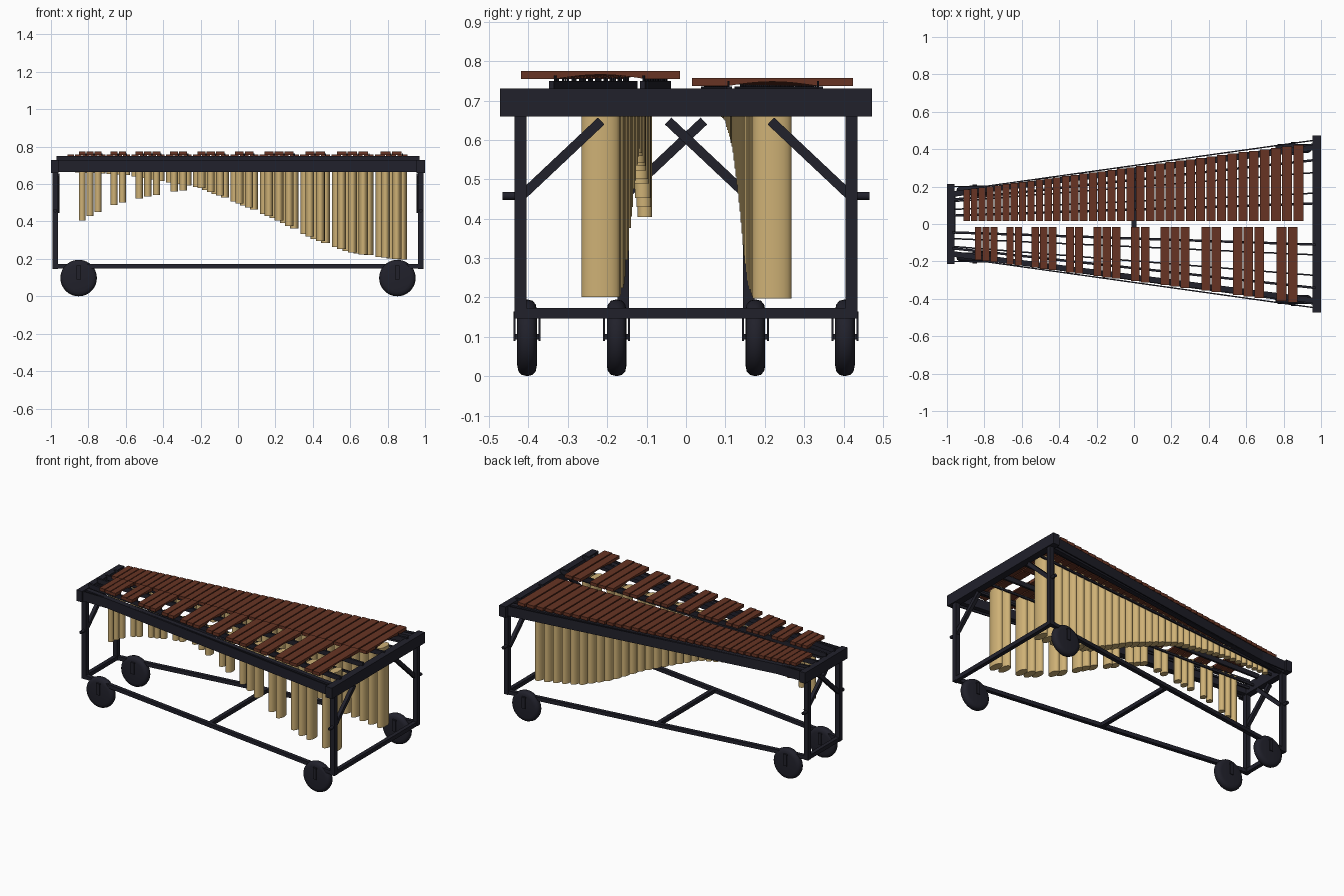
import bpy, bmesh, math
from mathutils import Vector, Matrix

cube = bpy.data.objects.get("Cube")
if cube:
    bpy.data.objects.remove(cube, do_unlink=True)


def material(name, rgb, rough):
    m = bpy.data.materials.new(name)
    m.use_nodes = True
    m.diffuse_color = (*rgb, 1)
    node = m.node_tree.nodes["Principled BSDF"]
    node.inputs["Base Color"].default_value = (*rgb, 1)
    node.inputs["Roughness"].default_value = rough
    return m


FRAME = material("dark frame", (0.015, 0.015, 0.024), 0.6)
WOOD = material("red brown wood", (0.135, 0.034, 0.017), 0.6)
BRASS = material("pale brass", (0.62, 0.44, 0.18), 0.6)


def finish(bm, name, mat, smooth=False):
    bmesh.ops.recalc_face_normals(bm, faces=bm.faces[:])
    mesh = bpy.data.meshes.new(name)
    bm.to_mesh(mesh)
    bm.free()
    mesh.materials.append(mat)
    ob = bpy.data.objects.new(name, mesh)
    bpy.context.collection.objects.link(ob)
    if smooth:
        bpy.ops.object.select_all(action='DESELECT')
        ob.select_set(True)
        bpy.context.view_layer.objects.active = ob
        bpy.ops.object.shade_smooth_by_angle(angle=math.radians(40))
    return ob


def add_beam(bm, p, q, width, height):
    """Box running from p to q."""
    p, q = Vector(p), Vector(q)
    d = q - p
    rot = d.to_track_quat('Z', 'Y').to_matrix().to_4x4()
    size = Matrix.Diagonal((width, height, d.length, 1))
    bmesh.ops.create_cube(bm, size=1, matrix=Matrix.Translation((p + q) / 2) @ rot @ size)


def add_tube(bm, p, q, rx, ry, sides=20):
    """Oval cylinder running from p to q."""
    p, q = Vector(p), Vector(q)
    d = q - p
    rot = d.to_track_quat('Z', 'Y').to_matrix().to_4x4() if abs(d.z) < 1e-6 else Matrix()
    size = Matrix.Diagonal((rx, ry, d.length, 1))
    bmesh.ops.create_cone(bm, cap_ends=True, segments=sides, radius1=1, radius2=1, depth=1,
                          matrix=Matrix.Translation((p + q) / 2) @ rot @ size)


def interp(points, x):
    for (x0, z0), (x1, z1) in zip(points, points[1:]):
        if x <= x1:
            t = max(0, (x - x0) / (x1 - x0))
            return z0 + t * (z1 - z0)
    return points[-1][1]


def side_y(x):
    """Half width of the tapering frame."""
    return 0.29 + 0.1335 * x


# Keyboard layout: bar edges widen steadily toward the low notes
COUNT = 36
edges = [-0.915]
for i in range(COUNT):
    edges.append(edges[-1] + 0.0407 + 0.00057 * i)
naturals = [((edges[i] + edges[i + 1]) / 2, edges[i + 1] - edges[i]) for i in range(COUNT)]
sharps = [(edges[i], edges[i + 1] - edges[i]) for i in range(1, COUNT) if i % 7 in (2, 3, 4, 6, 0)]


# Sounding bars with an arched underside
def add_bar(bm, x, width, side, top):
    inner, outer = 0.015, 0.305 + 0.135 * x
    prof = [(inner, top), (outer, top)]
    thick, steps = 0.02, 8
    span = outer - inner
    prof.append((outer, top - thick))
    for k in range(steps + 1):
        t = k / steps
        prof.append((outer - span * (0.22 + 0.56 * t), top - thick + 0.011 * math.sin(math.pi * t)))
    prof.append((inner, top - thick))
    verts = [bm.verts.new((x - width / 2, side * y, z)) for y, z in prof]
    face = bm.faces.new(verts)
    out = bmesh.ops.extrude_face_region(bm, geom=[face])
    moved = [v for v in out["geom"] if isinstance(v, bmesh.types.BMVert)]
    bmesh.ops.translate(bm, verts=moved, vec=(width, 0, 0))


for name, notes, side, top in (("natural_bars", naturals, 1, 0.757),
                               ("accidental_bars", sharps, -1, 0.775)):
    bm = bmesh.new()
    for x, pitch in notes:
        add_bar(bm, x, pitch * 0.87, side, top)
    finish(bm, name, WOOD)

# Resonator tubes, with the short front ones lengthened into an arch
low_curve = [(-0.2, 0.58), (0, 0.5), (0.2, 0.415), (0.4, 0.31), (0.6, 0.235), (0.8, 0.205), (0.91, 0.195)]
back_curve = [(-0.91, 0.665), (-0.6, 0.65), (-0.4, 0.615)] + low_curve
front_curve = [(-0.84, 0.4), (-0.765, 0.445), (-0.66, 0.49), (-0.5, 0.53), (-0.34, 0.56)] + low_curve
for name, notes, side, curve in (("back_resonators", naturals, 1, back_curve),
                                 ("front_resonators", sharps, -1, front_curve)):
    bm = bmesh.new()
    for x, pitch in notes:
        t = (x + 0.9) / 1.8
        y = side * (0.1 + 0.12 * t)
        add_tube(bm, (x, y, interp(curve, x)), (x, y, 0.71), pitch * 0.42, 0.017 + 0.033 * t)
    finish(bm, name, BRASS, True)

# End boards
for name, x, half in (("low_end_board", 0.977, 0.473), ("high_end_board", -0.98, 0.215)):
    bm = bmesh.new()
    w = 2 * (1 - abs(x))
    add_beam(bm, (x, -half, 0.695), (x, half, 0.695), w, 0.07)
    finish(bm, name, FRAME)

# Long side rails and the thin panels outside them
for side, tag in ((1, "back"), (-1, "front")):
    bm = bmesh.new()
    add_beam(bm, (-0.97, side * 0.16, 0.695), (0.97, side * 0.41, 0.695), 0.03, 0.06)
    finish(bm, tag + "_top_rail", FRAME)
    bm = bmesh.new()
    add_beam(bm, (-0.97, side * 0.2, 0.695), (-0.79, side * 0.202, 0.695), 0.007, 0.062)
    add_beam(bm, (-0.79, side * 0.202, 0.695), (0.96, side * 0.447, 0.695), 0.007, 0.062)
    finish(bm, tag + "_side_panel", FRAME)
    bm = bmesh.new()
    add_beam(bm, (-0.975, side * side_y(-0.975), 0.16), (0.975, side * side_y(0.975), 0.16), 0.025, 0.024)
    finish(bm, tag + "_bottom_rail", FRAME)

# Bar support rails with pegs standing between the bars
for tag, side, top, notes in (("back", 1, 0.736, naturals), ("front", -1, 0.75, sharps)):
    bm = bmesh.new()
    pegs = bmesh.new()
    for y0, y1 in ((0.045, 0.11), (0.13, 0.342)):
        add_beam(bm, (-0.97, side * y0, top - 0.015), (0.97, side * y1, top - 0.015), 0.013, 0.03)
        for x, pitch in notes:
            px = x + pitch / 2
            y = side * (y0 + (y1 - y0) * (px + 0.97) / 1.94)
            add_tube(pegs, (px, y, top - 0.005), (px, y, top + 0.014), 0.003, 0.003, 8)
    finish(bm, tag + "_bar_supports", FRAME)
    finish(pegs, tag + "_bar_pegs", FRAME)
    # Slim hangers along both sides of the resonator row
    bm = bmesh.new()
    for y0, y1 in ((0.078, 0.165), (0.12, 0.275)):
        add_beam(bm, (-0.97, side * y0, 0.69), (0.97, side * y1, 0.69), 0.008, 0.014)
    finish(bm, tag + "_resonator_hangers", FRAME)

# Legs, angled braces, knobs and end crossbars
for end, tag in ((1, "low"), (-1, "high")):
    x = 0.977 * end
    y = side_y(x)
    legs, braces, knobs = bmesh.new(), bmesh.new(), bmesh.new()
    for side in (1, -1):
        add_beam(legs, (x, side * y, 0.147), (x, side * y, 0.67), 0.03, 0.03)
        bx = x - end * (0.012 if side > 0 else 0)
        add_beam(braces, (bx, side * y, 0.455), (bx, side * (y - 0.205), 0.648), 0.022, 0.024)
        add_tube(knobs, (x, side * y, 0.458), (x, side * (y + 0.046), 0.458), 0.01, 0.01, 16)
    finish(legs, tag + "_end_legs", FRAME)
    finish(braces, tag + "_end_braces", FRAME)
    finish(knobs, tag + "_end_knobs", FRAME, True)
    bm = bmesh.new()
    add_beam(bm, (x, -y, 0.16), (x, y, 0.16), 0.025, 0.026)
    finish(bm, tag + "_end_crossbar", FRAME)

bm = bmesh.new()
add_beam(bm, (0, -0.29, 0.16), (0, 0.29, 0.16), 0.025, 0.024)
finish(bm, "middle_crossbar", FRAME)

# Wheels: rounded tyre profile spun about the axle, with fork plates
PROFILE = [(0.0, 0.025), (0.07, 0.025), (0.085, 0.022), (0.094, 0.014), (0.0975, 0.0),
           (0.094, -0.014), (0.085, -0.022), (0.07, -0.025), (0.0, -0.025)]
for end, etag in ((1, "low"), (-1, "high")):
    for side, stag in ((1, "back"), (-1, "front")):
        x = 0.852 * end
        y = side * side_y(x)
        bm = bmesh.new()
        verts = [bm.verts.new((x + r, y + w, 0.0975)) for r, w in PROFILE]
        lines = [bm.edges.new(pair) for pair in zip(verts, verts[1:])]
        bmesh.ops.spin(bm, geom=verts + lines, cent=(x, y, 0.0975), axis=(0, 1, 0),
                       angle=math.tau, steps=40, use_duplicate=False)
        bmesh.ops.remove_doubles(bm, verts=bm.verts[:], dist=0.0002)
        finish(bm, f"{stag}_{etag}_wheel", FRAME, True)
        bm = bmesh.new()
        for off in (0.032, -0.032):
            add_beam(bm, (x, y + off, 0.09), (x, y + off, 0.16), 0.024, 0.005)
        add_beam(bm, (x, y - 0.034, 0.1), (x, y + 0.034, 0.1), 0.014, 0.014)
        add_beam(bm, (x, y - 0.034, 0.16), (x, y + 0.034, 0.16), 0.024, 0.008)
        finish(bm, f"{stag}_{etag}_fork", FRAME)
